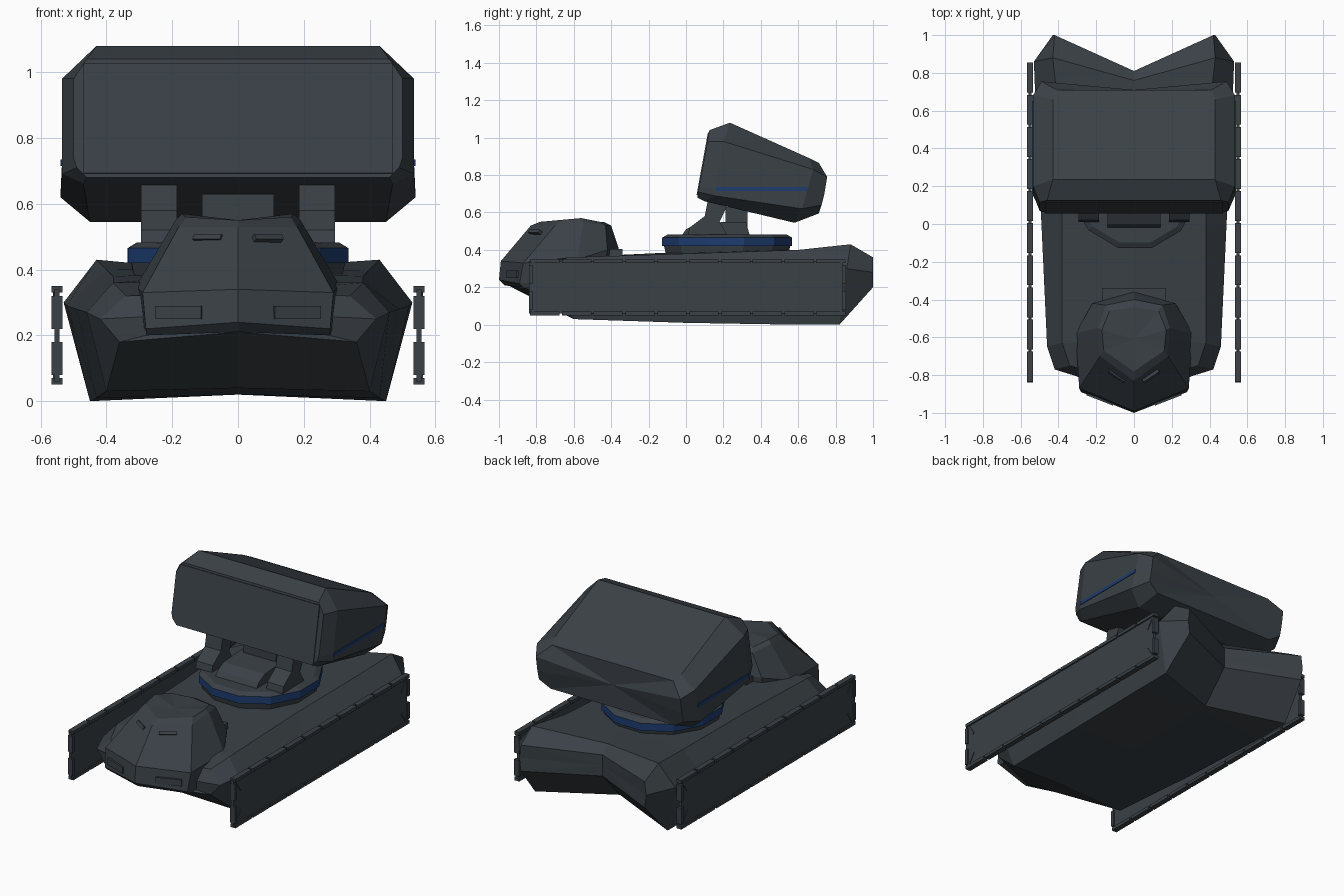
import bpy, bmesh, math
from mathutils import Vector

cube = bpy.data.objects.get("Cube")
if cube:
    bpy.data.objects.remove(cube, do_unlink=True)


def material(name, rgb):
    mat = bpy.data.materials.new(name)
    mat.use_nodes = True
    color = (*rgb, 1)
    mat.diffuse_color = color
    mat.node_tree.nodes["Principled BSDF"].inputs["Base Color"].default_value = color
    return mat


SLATE = material("dark slate", (.042, .052, .061))
BLUE = material("deep blue", (.012, .045, .16))


def finish(name, bm, mat):
    """Turn a bmesh into a flat shaded object."""
    bmesh.ops.recalc_face_normals(bm, faces=bm.faces)
    mesh = bpy.data.meshes.new(name)
    bm.to_mesh(mesh)
    bm.free()
    mesh.materials.append(mat)
    obj = bpy.data.objects.new(name, mesh)
    bpy.context.collection.objects.link(obj)
    return obj


def loft(name, halves, mat=SLATE):
    """Skin half sections mirrored over x = 0, with a fan on each end."""
    bm = bmesh.new()
    rings = []
    for half in halves:
        other = [(-x, y, z) for x, y, z in reversed(half) if x > 0]
        rings.append([bm.verts.new(p) for p in half + other])
    count = len(rings[0])
    for a, b in zip(rings, rings[1:]):
        for i in range(count):
            j = (i + 1) % count
            bm.faces.new((a[i], a[j], b[j], b[i]))
    for ring, half in ((rings[0], halves[0]), (rings[-1], halves[-1])):
        hub = bm.verts.new((Vector(half[0]) + Vector(half[-1])) / 2)
        for i in range(count):
            bm.faces.new((ring[i], ring[(i + 1) % count], hub))
    return finish(name, bm, mat)


def extrude_profile(name, profile, x0, x1, mat=SLATE):
    """Extrude a (y, z) profile along x."""
    bm = bmesh.new()
    ends = [[bm.verts.new((x, y, z)) for y, z in profile] for x in (x0, x1)]
    bm.faces.new(ends[0])
    bm.faces.new(ends[1])
    for i in range(len(profile)):
        j = (i + 1) % len(profile)
        bm.faces.new((ends[0][i], ends[0][j], ends[1][j], ends[1][i]))
    return finish(name, bm, mat)


def box(name, center, size, mat=SLATE, tilt=0, turn=0):
    bm = bmesh.new()
    bmesh.ops.create_cube(bm, size=1)
    bmesh.ops.scale(bm, vec=size, verts=bm.verts)
    obj = finish(name, bm, mat)
    obj.location = center
    obj.rotation_euler = (tilt, 0, turn)
    return obj


def disc(name, y, z0, z1, r0, r1, mat=SLATE):
    bm = bmesh.new()
    bmesh.ops.create_cone(bm, cap_ends=True, segments=12, radius1=r0,
                          radius2=r1, depth=z1 - z0)
    obj = finish(name, bm, mat)
    obj.location = (0, y, (z0 + z1) / 2)
    obj.scale.x = .96
    obj.rotation_euler.z = math.pi / 12
    return obj


# Hull: sections run front to back, each from deck centre to belly centre
loft("hull", [
    [(0, -.85, .33), (.34, -.75, .32), (.42, -.77, .25), (.36, -.78, .18), (0, -.95, .21)],
    [(0, -.6, .36), (.38, -.63, .36), (.46, -.65, .27), (.4, -.6, .03), (0, -.6, .04)],
    [(0, 0, .39), (.38, 0, .38), (.49, 0, .28), (.43, 0, .01), (0, 0, .02)],
    [(0, .6, .4), (.4, .6, .4), (.52, .6, .29), (.45, .6, 0), (0, .6, .02)],
    [(0, .76, .39), (.43, .88, .43), (.53, .86, .3), (.45, .82, 0), (0, .64, .03)],
    [(0, .81, .34), (.42, 1, .36), (.43, 1, .28), (.42, 1, .2), (0, .81, .21)],
])

# Cab: plan outlines stacked upward, each from nose to rear centre
loft("cab", [
    [(0, -.97, .21), (.28, -.87, .2), (.28, -.6, .2), (.2, -.44, .3), (0, -.37, .3)],
    [(0, -1, .24), (.28, -.89, .22), (.3, -.6, .24), (.22, -.43, .33), (0, -.36, .33)],
    [(0, -.99, .34), (.29, -.87, .33), (.31, -.58, .35), (.22, -.42, .4), (0, -.36, .41)],
    [(0, -.83, .53), (.18, -.7, .53), (.19, -.55, .55), (.15, -.43, .53), (0, -.4, .53)],
    [(0, -.78, .55), (.16, -.67, .56), (.17, -.56, .57), (.13, -.46, .55), (0, -.44, .55)],
])
box("cab_rear_step", (0, -.42, .385), (.34, .16, .04))

# Mirrored cab details and running gear
for side, s in (("left", 1), ("right", -1)):
    box(side + "_eye_slit", (s * .09, -.806, .495), (.1, .02, .018), tilt=-.6, turn=s * .58)
    box(side + "_headlamp", (s * .18, -.928, .27), (.15, .012, .04), turn=s * .37)

    # Track skirt with a border of links
    extrude_profile(side + "_track_plate",
                    [(-.84, .06), (.84, .06), (.84, .34), (-.84, .34)],
                    s * .542, s * .558)
    links = 10
    pitch = 1.7 / links
    for i in range(links):
        y = -.84 + pitch * (i + .5)
        for level, z in (("lower", .06), ("upper", .34)):
            box(f"{side}_{level}_link_{i}", (s * .55, y, z), (.033, pitch - .012, .02))
    for y, end in ((-.83, "front"), (.845, "rear")):
        for z in (.13, .27):
            box(f"{side}_{end}_link", (s * .55, y, z), (.033, .02, .1))
        for z, lean in ((.1, 1), (.3, -1)):
            tilt = lean * math.copysign(.6, -y)
            box(f"{side}_{end}_brace", (s * .556, y * .96, z), (.012, .012, .09), tilt=-tilt)

    # Launcher support arm
    extrude_profile(side + "_support_arm",
                    [(.01, .48), (.02, .52), (.1, .58), (.12, .68), (.24, .68),
                     (.18, .55), (.22, .48)],
                    s * .185, s * .295)
    # Coloured stripe along the crease of the launcher
    extrude_profile(side + "_launcher_stripe",
                    [(.16, .715), (.16, .735), (.65, .735), (.65, .715)],
                    s * .533, s * .539, BLUE)

# Turntable
RING_Y = .22
disc("turntable_base", RING_Y, .38, .425, .34, .35)
disc("turntable_band", RING_Y, .42, .465, .36, .36, BLUE)
disc("turntable_top", RING_Y, .465, .482, .36, .33)
extrude_profile("pedestal", [(-.02, .48), (0, .51), (.06, .54), (.22, .55),
                             (.32, .55), (.34, .48)], -.14, .14)
box("pedestal_neck", (0, .27, .57), (.22, .12, .12))

# Launcher: sections run front to back, each from top centre to bottom centre
loft("launcher", [
    [(0, .125, 1.04), (.46, .125, 1.04), (.5, .115, .98), (.5, .07, .74),
     (.49, .065, .71), (.46, .06, .68), (0, .06, .68)],
    [(0, .235, 1.08), (.43, .235, 1.08), (.535, .2, .98), (.535, .16, .725),
     (.535, .15, .69), (.47, .1, .66), (0, .1, .66)],
    [(0, .66, .89), (.43, .66, .89), (.535, .68, .83), (.535, .65, .725),
     (.54, .62, .62), (.45, .58, .545), (0, .58, .545)],
    [(0, .71, .865), (.41, .71, .865), (.49, .755, .79), (.49, .74, .7),
     (.49, .725, .64), (.42, .71, .595), (0, .71, .595)],
])
box("launcher_front_panel", (0, .091, .86), (.94, .008, .34), tilt=-.18)
